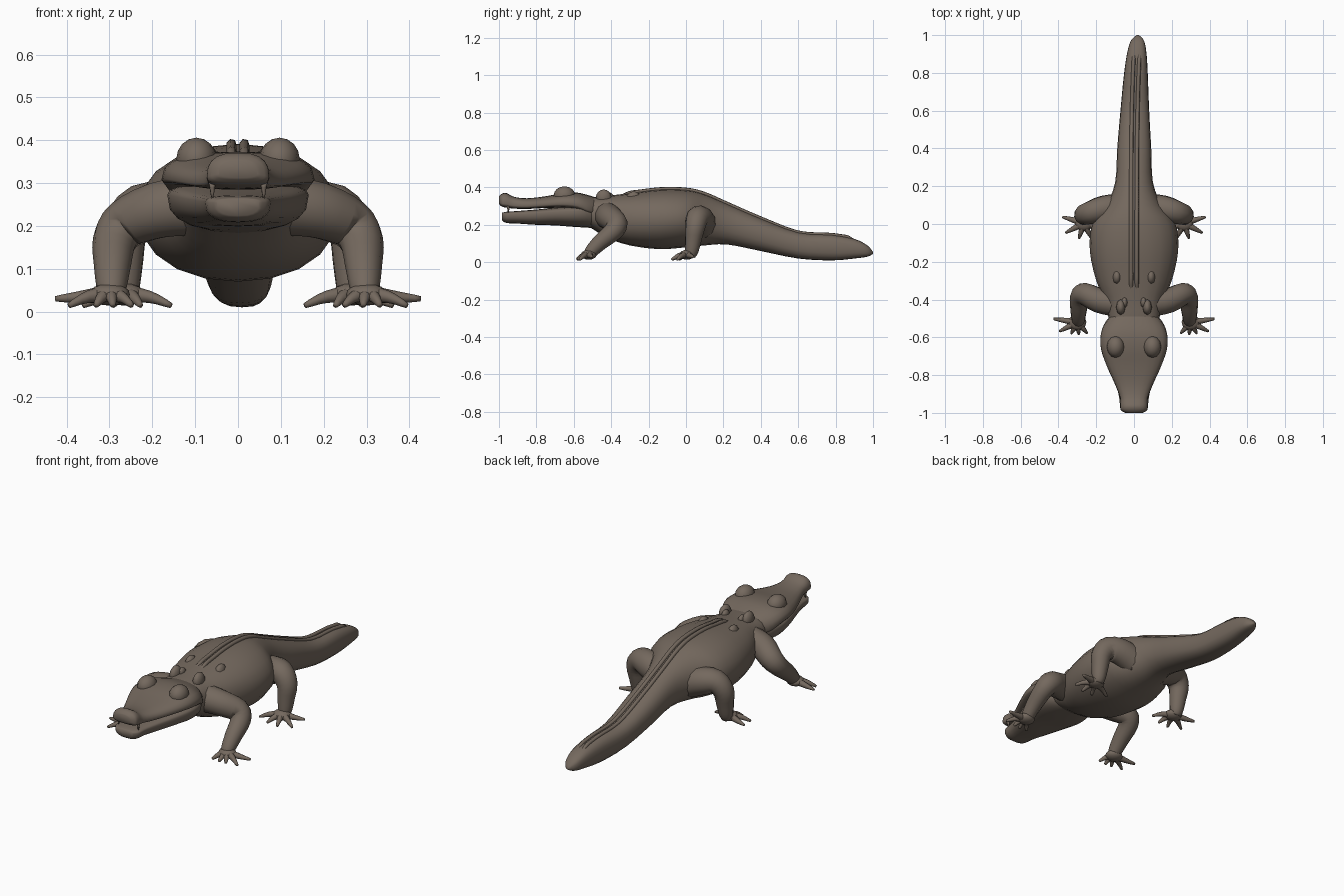
import bpy, bmesh, math
from mathutils import Vector

cube = bpy.data.objects.get("Cube")
if cube:
    bpy.data.objects.remove(cube, do_unlink=True)

COLOR = (.175, .14, .112, 1)
hide = bpy.data.materials.new("brown_grey_hide")
hide.use_nodes = True
hide.diffuse_color = COLOR
bsdf = hide.node_tree.nodes["Principled BSDF"]
bsdf.inputs["Base Color"].default_value = COLOR
bsdf.inputs["Roughness"].default_value = .8


def finish(name, bm):
    bmesh.ops.recalc_face_normals(bm, faces=bm.faces)
    mesh = bpy.data.meshes.new(name)
    bm.to_mesh(mesh)
    bm.free()
    mesh.materials.append(hide)
    for polygon in mesh.polygons:
        polygon.use_smooth = True
    obj = bpy.data.objects.new(name, mesh)
    bpy.context.collection.objects.link(obj)
    return obj


def smooth_rows(rows, steps=3):
    """Catmull-Rom interpolation through rows of numbers."""
    out = []
    last = len(rows) - 1
    for i in range(last):
        before, start, end, after = (rows[min(max(i + k, 0), last)] for k in (-1, 0, 1, 2))
        for step in range(steps):
            t = step / steps
            out.append([q + t / 2 * (r - p + t * (2 * p - 5 * q + 4 * r - u + t * (3 * q - p - 3 * r + u)))
                        for p, q, r, u in zip(before, start, end, after)])
    return out + [list(rows[last])]


def skin_rings(name, rings):
    bm = bmesh.new()
    loops = [[bm.verts.new(point) for point in ring] for ring in rings]
    count = len(loops[0])
    for near, far in zip(loops, loops[1:]):
        for i in range(count):
            j = (i + 1) % count
            bm.faces.new((near[i], near[j], far[j], far[i]))
    bm.faces.new(loops[0])
    bm.faces.new(loops[-1])
    return finish(name, bm)


def circle(sides):
    angles = [2 * math.pi * i / sides for i in range(sides)]
    return [(math.cos(angle), math.sin(angle)) for angle in angles]


def midline(y):
    """The tail tip bends slightly to one side."""
    return .02 * max(y, 0) ** 3


def loft(name, rows, belt, sides=20):
    """Rows: y, half width, top z, bottom z. Belt is the height fraction of the widest line."""
    rings = []
    for y, width, top, bottom in smooth_rows(rows):
        middle = bottom + belt * (top - bottom)
        # Sections turn from round at the belly to boxy at the snout and tail
        power = max(.75, 1 - .4 * abs(y))
        ring = []
        for pair in circle(sides):
            c, s = (math.copysign(abs(value) ** power, value) for value in pair)
            reach = top - middle if s > 0 else middle - bottom
            ring.append((midline(y) + width * c, y, middle + s * reach))
        rings.append(ring)
    return skin_rings(name, rings)


def tube(name, points, thick, thin, sides=10):
    """Round tube along a smoothed path, tapering evenly from thick to thin."""
    path = [Vector(point) for point in smooth_rows(points)]
    last = len(path) - 1
    rings, normal, previous = [], None, None
    for i, point in enumerate(path):
        tangent = (path[min(i + 1, last)] - path[max(i - 1, 0)]).normalized()
        if normal is None:
            normal = tangent.orthogonal().normalized()
        else:
            normal = previous.rotation_difference(tangent) @ normal
        previous = tangent
        across = tangent.cross(normal)
        radius = thick + (thin - thick) * i / last
        rings.append([point + radius * (normal * c + across * s) for c, s in circle(sides)])
    return skin_rings(name, rings)


def blob(name, centre, size, segments=12):
    bm = bmesh.new()
    bmesh.ops.create_uvsphere(bm, u_segments=segments, v_segments=8, radius=1)
    bmesh.ops.scale(bm, vec=size, verts=bm.verts)
    bmesh.ops.translate(bm, vec=centre, verts=bm.verts)
    return finish(name, bm)


# Trunk, neck and tail in one loft
body = [
    (-.6, .1, .32, .22), (-.52, .13, .345, .19), (-.42, .15, .355, .13),
    (-.3, .2, .37, .09), (-.14, .234, .39, .07), (0, .22, .388, .08),
    (.1, .148, .365, .09), (.22, .1, .313, .095), (.4, .09, .235, .06),
    (.6, .076, .16, .02), (.78, .064, .147, .01), (.9, .052, .125, .02),
    (.97, .035, .09, .03), (1, .006, .055, .045),
]
loft("body_and_tail", body, belt=.5)

# Upper head and snout
loft("upper_head", [
    (-.45, .08, .335, .26), (-.51, .145, .355, .25), (-.58, .175, .372, .28),
    (-.66, .175, .37, .29), (-.75, .145, .353, .29), (-.85, .1, .342, .285),
    (-.92, .074, .35, .287), (-.96, .073, .37, .292), (-.985, .07, .366, .298),
    (-1, .045, .352, .312),
], belt=.25)

# Lower jaw, slightly open at the tip
loft("lower_jaw", [
    (-.45, .09, .29, .18), (-.53, .15, .3, .185), (-.61, .165, .3, .19),
    (-.7, .147, .293, .197), (-.8, .112, .282, .2), (-.9, .082, .274, .207),
    (-.96, .073, .27, .21), (-.985, .05, .264, .224),
], belt=.75)

# Foot: palm x, palm y, first toe angle, turn to the next toe, short toe length, extra length
FEET = {"front": (.3, -.52, 8, -35, .065, .065), "hind": (.265, .005, 16, -44, .085, .04)}

# Leg paths from inside the trunk down to the ankle
LEGS = {
    "front": [(.09, -.42, .25), (.185, -.405, .237), (.26, -.37, .205), (.288, -.39, .165),
              (.293, -.455, .11), (.295, -.505, .06), (.295, -.52, .035)],
    "hind": [(.07, .085, .2), (.16, .08, .23), (.225, .062, .235), (.263, .05, .19),
             (.265, .04, .125), (.265, .03, .06), (.265, .02, .035)],
}

for s, side in ((1, "left"), (-1, "right")):
    # Twin ridges down the back, sinking in at both ends
    spine = [row for row in smooth_rows(body) if -.36 < row[0] < .92]
    ridge = [(midline(y) + s * .015, y, top) for y, width, top, bottom in spine]
    for end in (0, -1):
        x, y, z = ridge[end]
        ridge[end] = (x, y, z - .015)
    tube(side + "_back_ridge", ridge, .012, .01, sides=6)

    # Eye bulges and scutes
    blob(side + "_eye_bulge", (s * .097, -.65, .356), (.047, .058, .05))
    blob(side + "_neck_scute", (s * .07, -.44, .345), (.025, .042, .044), segments=8)
    blob(side + "_small_neck_scute", (s * .05, -.415, .35), (.016, .028, .024), segments=8)
    blob(side + "_shoulder_scute", (s * .09, -.28, .335), (.025, .042, .044), segments=8)

    # Tooth near the jaw tip
    tube(side + "_tooth", [(s * .06, -.95, .3), (s * .06, -.95, .265)], .009, .002, sides=6)

    # Legs, each a tapering bent tube
    for part, path in LEGS.items():
        thick = .075 if part == "front" else .08
        tube(f"{side}_{part}_leg", [(s * x, y, z) for x, y, z in path], thick, .028, sides=12)

    # Feet: a flat palm with a fan of five toes, longest where they point sideways
    for part, (palm_x, palm_y, first, turn, short, extra) in FEET.items():
        blob(f"{side}_{part}_foot", (s * palm_x, palm_y, .04), (.048, .042, .026))
        for toe in range(5):
            angle = math.radians(first + turn * toe)
            length = short + extra * math.cos(angle) ** 4
            tip_z = .03 if toe == 0 else .014
            path = []
            for along, z in ((0, .042), (.55, .034), (1, tip_z)):
                path.append((s * (palm_x + along * length * math.cos(angle)),
                             palm_y + along * length * math.sin(angle), z))
            tube(f"{side}_{part}_toe_{toe + 1}", path, .022, .006, sides=8)
